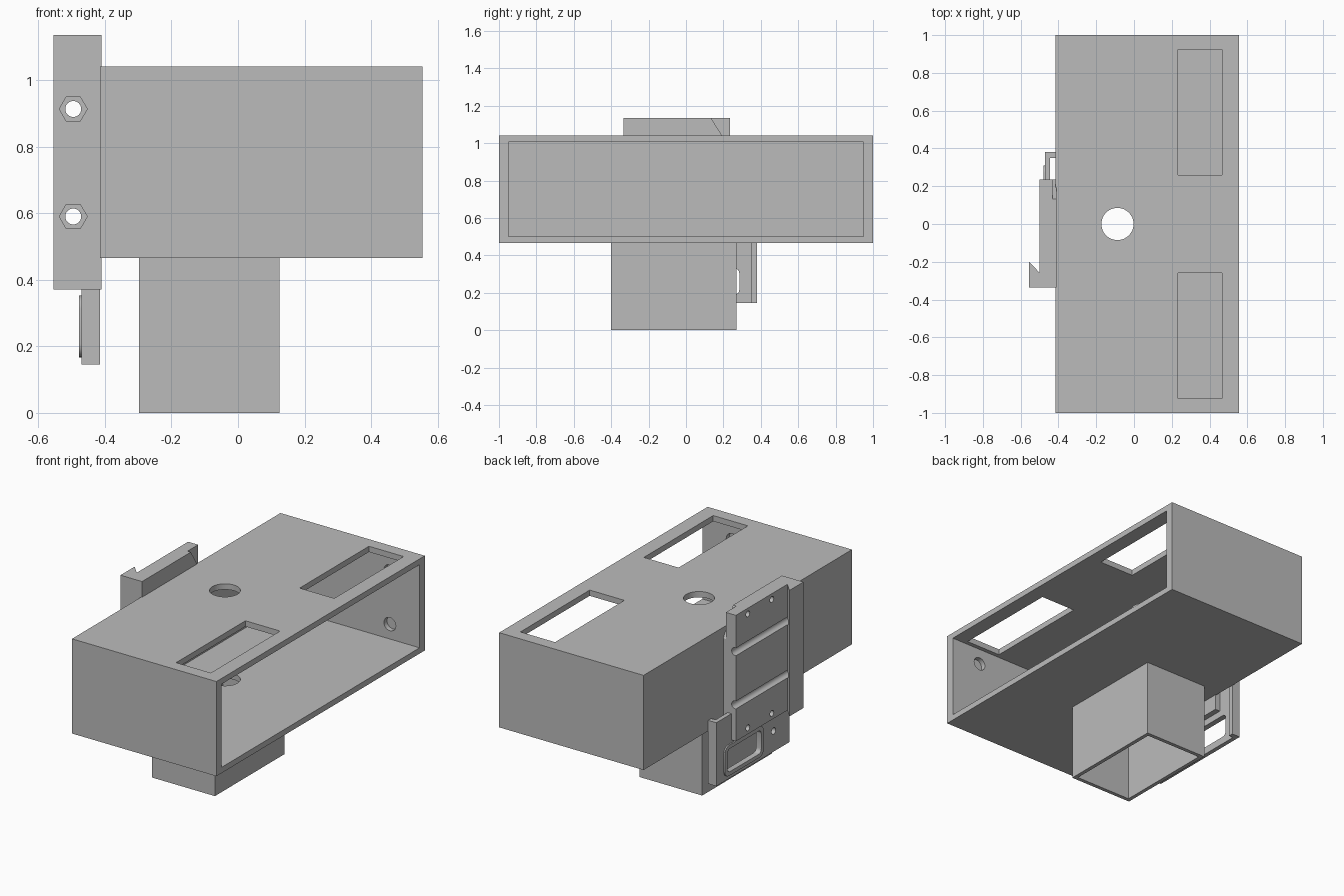
import bpy, bmesh
from mathutils import Matrix, Vector
from math import pi

if "Cube" in bpy.data.objects:
    bpy.data.objects.remove(bpy.data.objects["Cube"])

grey = bpy.data.materials.new("plain grey")
grey.use_nodes = True
grey.diffuse_color = (0.5, 0.5, 0.5, 1)
grey.node_tree.nodes["Principled BSDF"].inputs["Base Color"].default_value = (0.5, 0.5, 0.5, 1)


def finish(name, bm):
    bmesh.ops.recalc_face_normals(bm, faces=bm.faces)
    mesh = bpy.data.meshes.new(name)
    bm.to_mesh(mesh)
    bm.free()
    mesh.materials.append(grey)
    obj = bpy.data.objects.new(name, mesh)
    bpy.context.collection.objects.link(obj)
    return obj


def box(name, x, y, z):
    bm = bmesh.new()
    bmesh.ops.create_cube(bm, size=1)
    for v in bm.verts:
        v.co = [(r[0] + r[1]) / 2 + c * (r[1] - r[0]) for r, c in zip((x, y, z), v.co)]
    return finish(name, bm)


def rod(name, axis, centre, radius, length, sides=32):
    turn = {"x": Matrix.Rotation(pi / 2, 4, "Y"),
            "y": Matrix.Rotation(pi / 2, 4, "X"),
            "z": Matrix.Identity(4)}[axis]
    if sides == 6:
        turn = turn @ Matrix.Rotation(pi / 6, 4, "Z")
    bm = bmesh.new()
    bmesh.ops.create_cone(bm, cap_ends=True, segments=sides, radius1=radius,
                          radius2=radius, depth=length,
                          matrix=Matrix.Translation(centre) @ turn)
    return finish(name, bm)


def prism(name, points, direction):
    bm = bmesh.new()
    face = bm.faces.new([bm.verts.new(p) for p in points])
    new = bmesh.ops.extrude_face_region(bm, geom=[face])["geom"]
    bmesh.ops.translate(bm, vec=Vector(direction),
                        verts=[v for v in new if isinstance(v, bmesh.types.BMVert)])
    return finish(name, bm)


def apply_modifiers(obj):
    graph = bpy.context.evaluated_depsgraph_get()
    mesh = bpy.data.meshes.new_from_object(obj.evaluated_get(graph))
    obj.modifiers.clear()
    obj.data = mesh


def combine(obj, others, operation="DIFFERENCE"):
    for other in others:
        mod = obj.modifiers.new("join", "BOOLEAN")
        mod.operation, mod.solver, mod.object = operation, "EXACT", other
        apply_modifiers(obj)
        bpy.data.objects.remove(other)


def round_edges(obj, width, axis, segments=4):
    # Round only the edges running along one axis
    bm = bmesh.new()
    bm.from_mesh(obj.data)
    edges = [e for e in bm.edges
             if abs((e.verts[0].co - e.verts[1].co).normalized()[axis]) > 0.99]
    bmesh.ops.bevel(bm, geom=edges, offset=width, segments=segments,
                    profile=0.5, affect="EDGES")
    bm.to_mesh(obj.data)
    bm.free()
    return obj


# Housing: box open on one long side
housing = box("housing", (-0.415, 0.555), (-1, 1), (0.465, 1.04))
tools = [box("cavity", (-0.38, 0.7), (-0.95, 0.95), (0.5, 1.005))]
for side in (-1, 1):
    window_y = sorted((side * 0.26, side * 0.925))
    tools.append(box("window", (0.232, 0.465), window_y, (0.9, 1.2)))
    for z in (0.59, 0.91):
        tools.append(rod("blind_hole", "y", (0.355, side * 0.95, z), 0.04, 0.06))
combine(housing, tools)

# Square socket beneath the housing
socket = box("socket", (-0.298, 0.125), (-0.4, 0.27), (0, 0.48))
combine(socket, [box("bore", (-0.275, 0.102), (-0.377, 0.247), (-0.1, 0.466))])
combine(housing, [socket], "UNION")
combine(housing, [rod("centre_hole", "z", (-0.0875, 0, 0.8), 0.085, 1, 48)])

# Rail clip body with a hooked edge
outline = [(-0.41, -0.335), (-0.555, -0.335), (-0.555, -0.2),
           (-0.5, -0.258), (-0.5, 0.235), (-0.41, 0.235)]
clip = prism("rail_clip", [(x, y, 0.37) for x, y in outline], (0, 0, 0.765))
tools = [prism("corner_cut", [(-0.432, 0.13, 1.14), (-0.432, 0.3, 1.14),
                              (-0.432, 0.3, 0.87)], (0.05, 0, 0))]
for z in (0.59, 0.913):
    tools.append(rod("bolt_bore", "y", (-0.495, 0, z), 0.024, 1))
    tools.append(rod("nut_pocket", "y", (-0.495, -0.335, z), 0.042, 0.06, 6))
for y in (-0.11, 0.12):
    for z in (0.408, 1.1):
        tools.append(rod("screw_hole", "x", (-0.5, y, z), 0.018, 0.08, 20))
combine(clip, tools)

# Sliding latch below the clip: plate, end lips, finger window
latch = box("latch", (-0.47, -0.444), (-0.32, 0.38), (0.145, 0.53))
lips = [box("lip", (-0.47, -0.415), y, (0.145, 0.53))
        for y in ((0.35, 0.38), (-0.32, -0.29))]
combine(latch, lips, "UNION")
finger = round_edges(box("finger", (-0.6, -0.43), (-0.04, 0.285), (0.19, 0.33)), 0.025, 0)
combine(latch, [finger, rod("latch_hole", "x", (-0.47, -0.17, 0.27), 0.02, 0.2, 20)])

# Raised rim around the finger window
rim = round_edges(box("window_rim", (-0.478, -0.46), (-0.065, 0.31), (0.167, 0.353)), 0.04, 0)
inner = round_edges(box("inner", (-0.6, -0.4), (-0.04, 0.285), (0.19, 0.33)), 0.025, 0)
combine(rim, [inner])

# Smooth the round parts while keeping edges crisp
for obj in (housing, clip, latch, rim):
    bpy.ops.object.select_all(action="DESELECT")
    obj.select_set(True)
    bpy.context.view_layer.objects.active = obj
    bpy.ops.object.shade_smooth_by_angle(angle=pi / 6)
